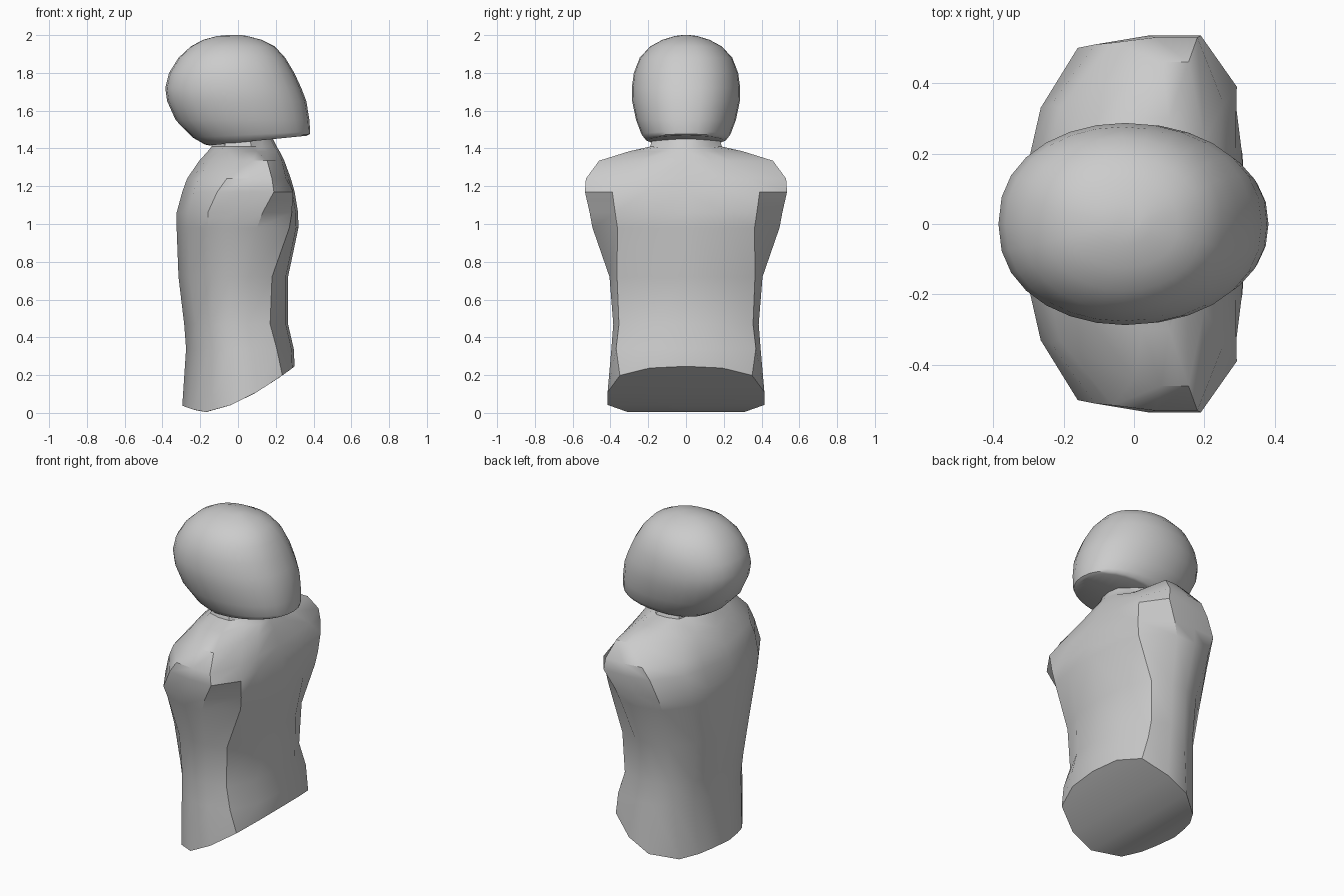
import bpy
import bmesh
from math import cos, sin, pi, radians

if "Cube" in bpy.data.objects:
    bpy.data.objects.remove(bpy.data.objects["Cube"], do_unlink=True)

grey = bpy.data.materials.new("plain grey")
grey.use_nodes = True
grey.diffuse_color = (0.6, 0.6, 0.6, 1)
grey.node_tree.nodes["Principled BSDF"].inputs["Base Color"].default_value = (0.6, 0.6, 0.6, 1)


def on_midline(row):
    """Fold a half outline onto the middle plane, which closes the end."""
    return [(x, 0, z) for x, y, z in row]


def loft_half(name, rows, sharp_angle):
    """Skin half outlines, cap both ends, mirror across y and shade."""
    rows = [on_midline(rows[0])] + rows + [on_midline(rows[-1])]
    bm = bmesh.new()
    grid = [[bm.verts.new(p) for p in row] for row in rows]
    for low, high in zip(grid, grid[1:]):
        for i in range(len(low) - 1):
            bm.faces.new((low[i], low[i + 1], high[i + 1], high[i]))
    bmesh.ops.remove_doubles(bm, verts=bm.verts[:], dist=0.0005)
    bmesh.ops.mirror(bm, geom=bm.verts[:] + bm.edges[:] + bm.faces[:],
                     axis='Y', merge_dist=0.0005)
    bmesh.ops.remove_doubles(bm, verts=bm.verts[:], dist=0.0005)
    bmesh.ops.recalc_face_normals(bm, faces=bm.faces[:])
    mesh = bpy.data.meshes.new(name)
    bm.to_mesh(mesh)
    bm.free()
    mesh.materials.append(grey)
    obj = bpy.data.objects.new(name, mesh)
    bpy.context.collection.objects.link(obj)
    bpy.ops.object.select_all(action='DESELECT')
    obj.select_set(True)
    bpy.context.view_layer.objects.active = obj
    bpy.ops.object.shade_smooth_by_angle(angle=radians(sharp_angle))


def hem(x):
    """Height of the slanted, slightly bowed lower cut of the torso."""
    return 0.005 + 0.75 * abs(x + 0.17) ** 1.5


def torso_outline(z, back, front, y_back, rear, side, corner):
    """Half outline from the spine round the side to the breastbone."""
    x_mid = (rear[0] + side[0]) / 2
    points = [(back, 0), (back + 0.03, y_back * 0.6), (back + 0.06, y_back),
              rear, (x_mid, side[1]), side, corner,
              (front - 0.012, corner[1] * 0.55), (front, 0)]
    return [(x, y, hem(x) if z is None else z) for x, y in points]


# Torso: rounded hem, waist, chest, cut shoulders, neck
torso_sections = [
    (None, -.275, .28, .2, (-.165, .29), (.09, .395), (.22, .33)),
    (None, -.295, .30, .21, (-.17, .31), (.1, .415), (.235, .35)),
    (.34, -.275, .295, .23, (-.15, .335), (.07, .395), (.205, .37)),
    (.47, -.285, .265, .24, (-.14, .345), (.05, .385), (.17, .355)),
    (.72, -.315, .265, .26, (-.14, .375), (.06, .405), (.18, .365)),
    (.98, -.325, .32, .32, (-.16, .46), (.1, .495), (.272, .363)),
    (1.06, -.325, .318, .33, (-.16, .5), (.13, .51), (.285, .375)),
    (1.17, -.295, .3, .34, (-.11, .51), (.19, .535), (.292, .39)),
    (1.24, -.27, .28, .33, (-.06, .515), (.18, .53), (.255, .34)),
    (1.335, -.205, .245, .24, (.0, .44), (.155, .46), (.2, .24)),
    (1.385, -.16, .22, .18, (-.05, .28), (.1, .3), (.15, .16)),
    (1.41, -.14, .205, .12, (-.07, .17), (.07, .19), (.13, .13)),
    (1.47, -.13, .175, .1, (-.06, .15), (.06, .17), (.12, .125)),
]
loft_half("torso", [torso_outline(*s) for s in torso_sections], 34)


def head_outline(z, tilt, back, front, width, steps=14):
    """Full half oval, tilted along x."""
    mid, reach = (back + front) / 2, (front - back) / 2
    angles = [pi * i / steps for i in range(steps + 1)]
    xs = [mid - reach * cos(a) for a in angles]
    return [(x, width * max(sin(a), 0) ** 0.88 if 0 < a < pi else 0, z + tilt * x)
            for x, a in zip(xs, angles)]


# Head: slanted chin cut, jaw, face, crown
head_sections = [
    (1.431, .1, -.15, .365, .2),
    (1.438, .1, -.175, .38, .215),
    (1.47, .05, -.24, .382, .235),
    (1.55, 0, -.33, .378, .264),
    (1.65, 0, -.375, .362, .285),
    (1.72, 0, -.385, .335, .287),
    (1.8, 0, -.365, .298, .276),
    (1.88, 0, -.315, .25, .245),
    (1.94, 0, -.25, .195, .19),
    (1.975, 0, -.185, .125, .125),
    (1.995, 0, -.11, .05, .06),
    (2.0, 0, -.06, .02, .02),
]
loft_half("head", [head_outline(*s) for s in head_sections], 40)
